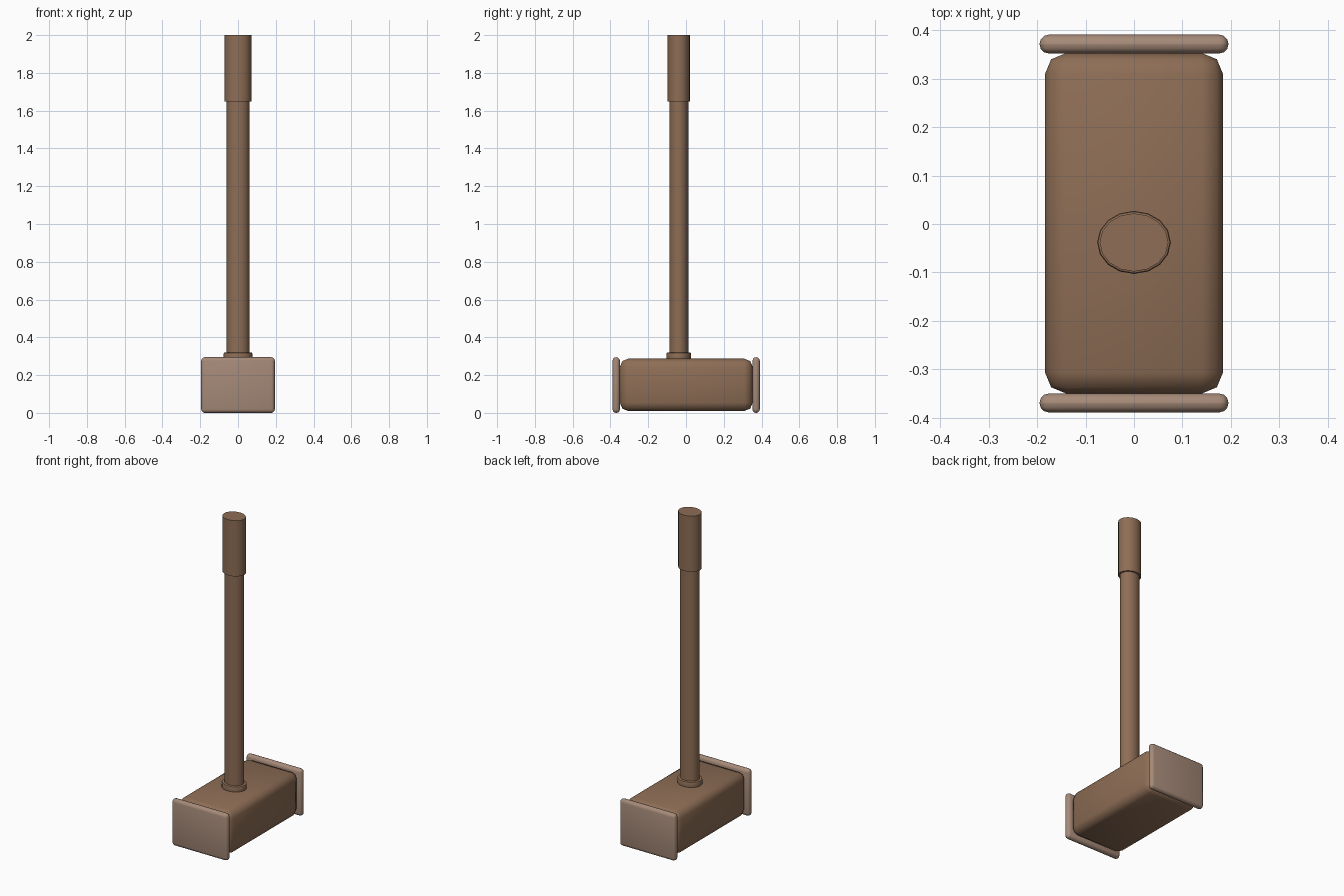
import bpy
import math

if "Cube" in bpy.data.objects:
    bpy.data.objects.remove(bpy.data.objects["Cube"])


def material(name, rgb):
    m = bpy.data.materials.new(name)
    m.diffuse_color = (*rgb, 1)
    m.use_nodes = True
    m.node_tree.nodes["Principled BSDF"].inputs["Base Color"].default_value = m.diffuse_color
    return m


brown = material("wood brown", (0.27, 0.155, 0.092))
tan = material("pale tan", (0.38, 0.255, 0.19))


def finish(ob, name, mat, angle):
    ob.name = name
    ob.data.materials.append(mat)
    bpy.ops.object.shade_smooth_by_angle(angle=math.radians(angle))


def rounded_box(name, lo, hi, bevel, segments, mat):
    """Box between two corners with rounded edges."""
    bpy.ops.mesh.primitive_cube_add(size=1, location=[(a + b) / 2 for a, b in zip(lo, hi)])
    ob = bpy.context.object
    ob.scale = [b - a for a, b in zip(lo, hi)]
    bpy.ops.object.transform_apply(location=False, rotation=False, scale=True)
    mod = ob.modifiers.new("round", 'BEVEL')
    mod.width = bevel
    mod.segments = segments
    bpy.ops.object.modifier_apply(modifier=mod.name)
    finish(ob, name, mat, 60)


def oval_rod(name, rx, ry, z0, z1, bevel=0):
    """Upright oval cylinder on the handle axis."""
    bpy.ops.mesh.primitive_cylinder_add(vertices=16, radius=1, depth=1,
                                        location=(0, -0.038, (z0 + z1) / 2))
    ob = bpy.context.object
    ob.scale = (rx, ry, z1 - z0)
    bpy.ops.object.transform_apply(location=False, rotation=False, scale=True)
    if bevel:
        mod = ob.modifiers.new("round", 'BEVEL')
        mod.width = bevel
        mod.segments = 2
        bpy.ops.object.modifier_apply(modifier=mod.name)
    finish(ob, name, brown, 40)


# Hammer head block
rounded_box("head_block", (-0.184, -0.35, 0.01), (0.184, 0.353, 0.287), 0.044, 2, brown)

# Striking plates at both ends
rounded_box("front_plate", (-0.195, -0.389, 0), (0.195, -0.35, 0.295), 0.019, 3, tan)
rounded_box("back_plate", (-0.195, 0.352, 0), (0.195, 0.391, 0.295), 0.019, 3, tan)

# Handle: collar, shaft and grip
oval_rod("collar", 0.076, 0.065, 0.27, 0.32, 0.006)
oval_rod("shaft", 0.06, 0.05, 0.25, 1.66)
oval_rod("grip", 0.071, 0.06, 1.648, 2.0)
